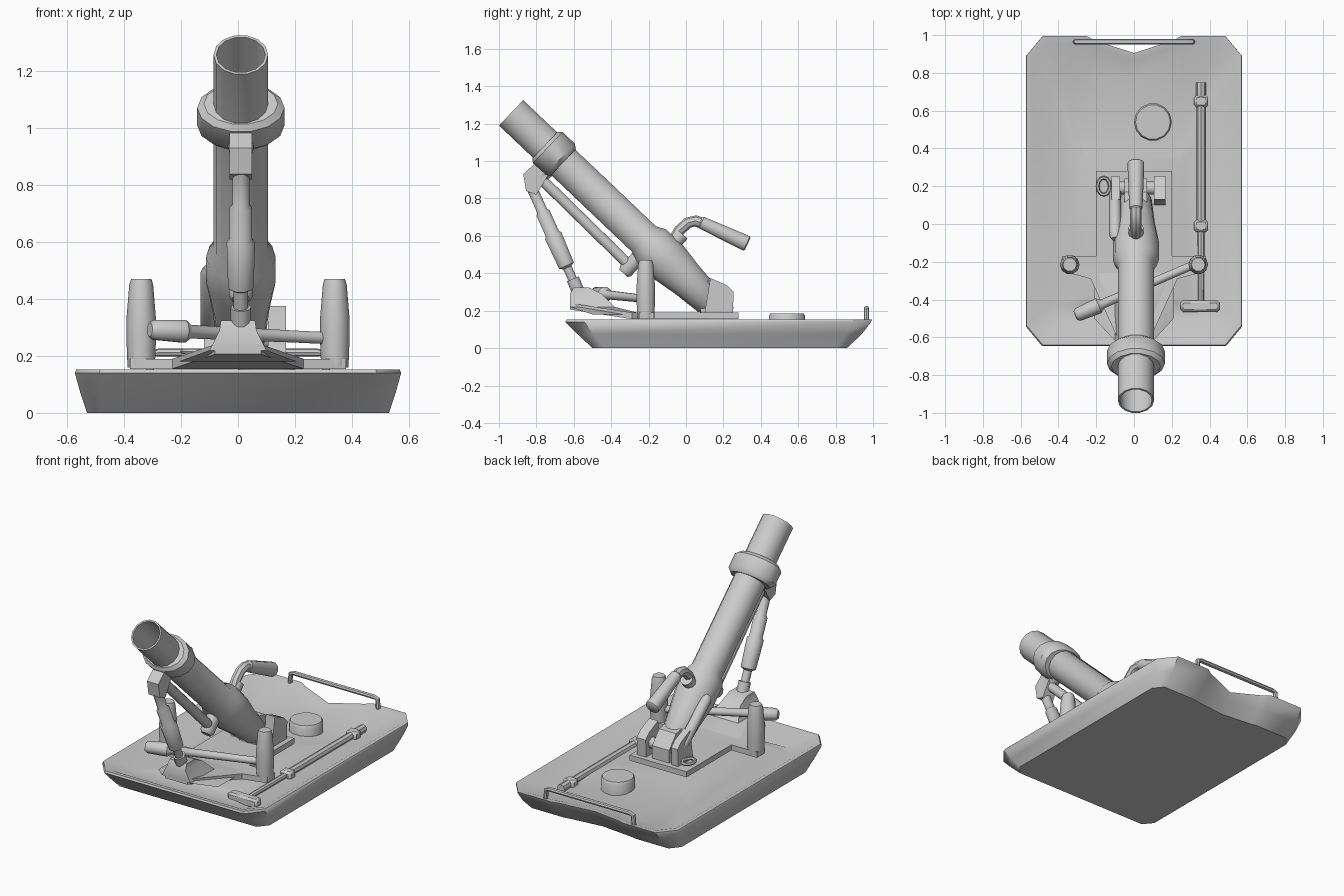
import bpy, bmesh, math
from mathutils import Vector, Matrix

cube = bpy.data.objects.get("Cube")
if cube:
    bpy.data.objects.remove(cube, do_unlink=True)

grey = bpy.data.materials.new("plain_grey")
grey.use_nodes = True
GREY = (0.6, 0.6, 0.6, 1)
grey.diffuse_color = GREY
grey.node_tree.nodes["Principled BSDF"].inputs["Base Color"].default_value = GREY


def finish(name, bm, angle=40):
    bmesh.ops.recalc_face_normals(bm, faces=bm.faces)
    mesh = bpy.data.meshes.new(name)
    bm.to_mesh(mesh)
    bm.free()
    obj = bpy.data.objects.new(name, mesh)
    bpy.context.collection.objects.link(obj)
    mesh.materials.append(grey)
    bpy.ops.object.select_all(action='DESELECT')
    obj.select_set(True)
    bpy.context.view_layer.objects.active = obj
    bpy.ops.object.shade_smooth_by_angle(angle=math.radians(angle))
    return obj


def loft(name, rings, angle=40):
    """Skin equal-length rings of points and cap both ends."""
    bm = bmesh.new()
    loops = [[bm.verts.new(p) for p in ring] for ring in rings]
    n = len(loops[0])
    for a, b in zip(loops, loops[1:]):
        for i in range(n):
            j = (i + 1) % n
            bm.faces.new((a[i], a[j], b[j], b[i]))
    caps = [bm.faces.new(loops[0]), bm.faces.new(loops[-1])]
    bmesh.ops.triangulate(bm, faces=caps)
    return finish(name, bm, angle)


def lathe(name, start, direction, profile, sides=12, wide=1.0):
    """Turn (distance, radius) pairs round an axis; wide stretches it sideways."""
    rot = Vector(direction).to_track_quat('Z', 'Y').to_matrix()
    rings = []
    for d, r in profile:
        ring = []
        for i in range(sides):
            a = math.tau * i / sides
            ring.append(Vector(start) + rot @ Vector((r * wide * math.cos(a), r * math.sin(a), d)))
        rings.append(ring)
    return loft(name, rings)


def rod(name, a, b, radius, sides=10):
    """Turned bar; radius is a number or a list of (fraction, radius)."""
    axis = Vector(b) - Vector(a)
    steps = radius if isinstance(radius, list) else [(0, radius), (1, radius)]
    return lathe(name, a, axis, [(t * axis.length, r) for t, r in steps], sides)


def bent_tube(name, points, radius, sides=8):
    """Constant tube following a bent path."""
    pts = [Vector(p) for p in points]
    rings = []
    for i, p in enumerate(pts):
        tangent = (pts[min(i + 1, len(pts) - 1)] - pts[max(i - 1, 0)]).normalized()
        rot = tangent.to_track_quat('Z', 'Y').to_matrix()
        rings.append([p + rot @ Vector((radius * math.cos(math.tau * k / sides),
                                        radius * math.sin(math.tau * k / sides), 0))
                      for k in range(sides)])
    return loft(name, rings)


def side_prism(name, outline, x0, x1):
    """Extrude a (y, z) outline across x."""
    return loft(name, [[(x, y, z) for y, z in outline] for x in (x0, x1)], 30)


def box(name, centre, size):
    bm = bmesh.new()
    bmesh.ops.create_cube(bm, size=1, matrix=Matrix.Translation(centre) @ Matrix.Diagonal((*size, 1)))
    bmesh.ops.bevel(bm, geom=bm.edges[:], offset=min(size) * 0.2, segments=1, affect='EDGES')
    return finish(name, bm)


# Sled tray with cut corners and a dipped notch at the back
def tray_ring(hx, front, back, cut, notch, z, dip=0.0):
    half = [(hx - cut, front, z), (hx, front + cut * 1.2, z), (hx, back - cut * 1.2, z),
            (hx - cut, back, z), (0.25, back, z), (0.21, back - notch * 0.25, z - dip * 0.2)]
    middle = [(0, back - notch, z - dip)]
    return half + middle + [(-x, y, h) for x, y, h in reversed(half)]


loft("sled_tray", [
    tray_ring(0.53, -0.50, 0.86, 0.05, 0.03, 0),
    tray_ring(0.555, -0.58, 0.94, 0.07, 0.06, 0.075),
    tray_ring(0.573, -0.645, 0.99, 0.085, 0.09, 0.14, 0.03),
    tray_ring(0.568, -0.64, 0.995, 0.085, 0.09, 0.152, 0.03),
    tray_ring(0.54, -0.61, 0.96, 0.08, 0.09, 0.148, 0.03),
    tray_ring(0.43, -0.50, 0.80, 0.06, 0.03, 0.09),
    tray_ring(0.27, -0.42, 0.36, 0.03, 0, 0.13)])
bent_tube("tray_handle", [(-0.31, 0.965, 0.14), (-0.305, 0.965, 0.205), (-0.28, 0.965, 0.212),
                          (0.28, 0.965, 0.212), (0.305, 0.965, 0.205), (0.31, 0.965, 0.14)], 0.014)
lathe("round_canister", (0.1, 0.54, 0.08), (0, 0, 1),
      [(0, 0.1), (0.09, 0.1), (0.105, 0.092)], 14)

# Base plate with side wings and raised front foot
half_plate = [(0.2, 0.28), (0.2, -0.17), (0.38, -0.17), (0.38, -0.25), (0.23, -0.29), (0.08, -0.62)]
plate = half_plate + [(-x, y) for x, y in reversed(half_plate)]


def plate_height(y, z):
    return z + max(0, -0.45 - y) * 0.3


loft("base_plate", [[(x, y, plate_height(y, z)) for x, y in plate] for z in (0.155, 0.19)], 30)


def rect(hx, y0, y1, z):
    return [(hx, y0, z), (hx, y1, z), (-hx, y1, z), (-hx, y0, z)]


loft("front_foot", [rect(0.21, -0.5, -0.22, 0.18), rect(0.1, -0.62, -0.38, 0.22),
                    rect(0.065, -0.62, -0.45, 0.29), rect(0.06, -0.6, -0.52, 0.325)], 30)

# Upright side posts
for side, name in ((1, "left_post"), (-1, "right_post")):
    lathe(name, (side * 0.34, -0.215, 0.16), (0, 0, 1),
          [(0, 0.048), (0.1, 0.052), (0.17, 0.052), (0.29, 0.042), (0.31, 0.036)], 10)

# Barrel, hollow at the muzzle, with a stout lower sleeve
AXIS = Vector((0, 0.725, -0.689)).normalized()
MUZZLE = Vector((0.01, -0.935, 1.258))
lathe("barrel", MUZZLE, AXIS,
      [(0.6, 0.086), (0, 0.086), (0, 0.096), (0.98, 0.096), (1.03, 0.122),
       (1.16, 0.122), (1.3, 0.1), (1.46, 0.085), (1.5, 0.05)], 14)
lathe("barrel_collar", MUZZLE + AXIS * 0.25, AXIS,
      [(0, 0.1), (0.02, 0.118), (0.11, 0.118), (0.135, 0.1)], 14, 1.3)

# Breech cradle
cradle = [(0.1, 0.19), (0.25, 0.19), (0.255, 0.3), (0.22, 0.335), (0.13, 0.375), (0.12, 0.28)]
side_prism("left_cradle_lug", cradle, 0.105, 0.168)
side_prism("right_cradle_lug", cradle, -0.12, -0.075)
side_prism("breech_block", [(0.08, 0.19), (0.24, 0.19), (0.24, 0.27), (0.17, 0.35), (0.05, 0.37)],
           -0.05, 0.07)
rod("breech_pin", (-0.12, 0.19, 0.26), (0.16, 0.19, 0.26), 0.035)
rod("side_latch", (-0.1, -0.08, 0.51), (-0.1, 0.19, 0.28),
    [(0, 0.018), (0.08, 0.032), (0.9, 0.032), (1, 0.02)])

# Lifting ring lying on the plate
ring_path = [(-0.16 + 0.033 * math.cos(math.tau * i / 12),
              0.2 + 0.045 * math.sin(math.tau * i / 12), 0.215) for i in range(12)]
bent_tube("plate_ring", ring_path + ring_path[:1], 0.01, 6)

# Carrying grip behind the barrel
bent_tube("grip_arm", [(0.01, -0.08, 0.55), (0.01, -0.035, 0.63), (0.01, 0.01, 0.67),
                       (0.01, 0.05, 0.68), (0.01, 0.14, 0.65)], 0.03)
rod("grip", (0.01, 0.07, 0.677), (0.01, 0.33, 0.557),
    [(0, 0.02), (0.05, 0.035), (0.9, 0.044), (0.98, 0.044), (1, 0.036)])
rod("grip_stem", (0.01, -0.1, 0.52), (0.01, -0.02, 0.61), 0.04)

# Front elevating strut and its hinge
rod("hinge_link", (0.01, -0.7, 1.0), (0.01, -0.79, 0.91), [(0, 0.07), (0.4, 0.05), (1, 0.04)])
side_prism("hinge_block", [(-0.87, 0.93), (-0.81, 0.985), (-0.74, 0.92), (-0.8, 0.82), (-0.855, 0.84)],
           -0.03, 0.05)
rod("elevating_strut", (0.01, -0.83, 0.87), (0.01, -0.585, 0.32),
    [(0, 0.03), (0.25, 0.03), (0.27, 0.04), (0.47, 0.04), (0.49, 0.05),
     (0.78, 0.045), (0.8, 0.025), (1, 0.025)])
rod("strut_foot", (0.01, -0.605, 0.37), (0.01, -0.58, 0.31), 0.036)

# Brace running beneath the barrel
rod("barrel_brace", (0.01, -0.77, 0.9), (0.01, -0.3, 0.44), 0.03)
rod("brace_mount", (0.01, -0.335, 0.4), (0.01, -0.22, 0.52),
    [(0, 0.03), (0.1, 0.042), (1, 0.042)])

# Cross lever over the plate
rod("cross_lever", (-0.31, -0.485, 0.292), (0.33, -0.21, 0.262),
    [(0, 0.025), (0.02, 0.036), (0.19, 0.042), (0.22, 0.025), (0.8, 0.022), (1, 0.022)])

# Long tool stowed on the left of the tray
rod("tool_shaft", (0.355, -0.44, 0.115), (0.355, 0.75, 0.115),
    [(0, 0.016), (0.36, 0.018), (0.365, 0.024), (0.9, 0.024), (0.92, 0.026), (1, 0.026)], 8)
box("tool_head", (0.35, -0.435, 0.115), (0.205, 0.06, 0.06))
for y, name in ((-0.01, "front_tool_clamp"), (0.65, "rear_tool_clamp")):
    box(name, (0.355, y, 0.11), (0.075, 0.065, 0.065))
